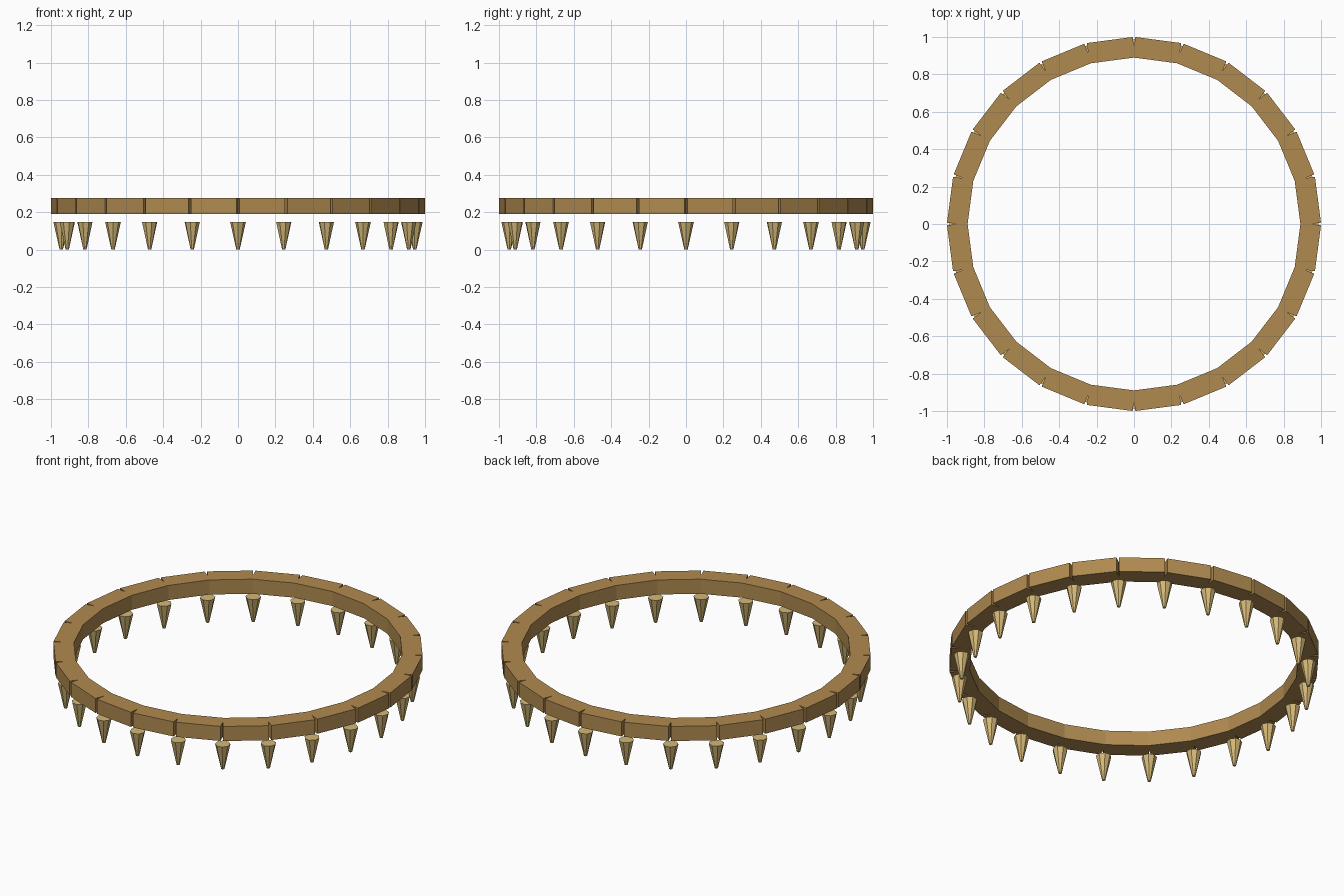
import bpy, bmesh, math
from mathutils import Matrix, Vector

if "Cube" in bpy.data.objects:
    bpy.data.objects.remove(bpy.data.objects["Cube"])

COUNT = 24
STEP = math.tau / COUNT
HALF = STEP / 2


def material(name, colour):
    mat = bpy.data.materials.new(name)
    mat.use_nodes = True
    mat.diffuse_color = (*colour, 1)
    mat.node_tree.nodes["Principled BSDF"].inputs["Base Color"].default_value = (*colour, 1)
    return mat


def finish(bm, name, mat):
    bmesh.ops.recalc_face_normals(bm, faces=bm.faces)
    mesh = bpy.data.meshes.new(name)
    bm.to_mesh(mesh)
    bm.free()
    mesh.materials.append(mat)
    obj = bpy.data.objects.new(name, mesh)
    bpy.context.collection.objects.link(obj)
    return obj


wood = material("brown wood", (0.434, 0.254, 0.080))
bone = material("pale tan", (0.658, 0.479, 0.185))

# Ring of straight planks, joined inside and split by a V-shaped gap outside
inner, outer, half_width = 0.882, 0.992, 0.1235
slope = math.tan(HALF)
apex = half_width / slope
profile = [(inner, -inner * slope), (apex, -half_width), (outer, -half_width),
           (outer, half_width), (apex, half_width), (inner, inner * slope)]
bm = bmesh.new()
for i in range(COUNT):
    turn = Matrix.Rotation((i + 0.5) * STEP, 4, "Z")
    low = [bm.verts.new(turn @ Vector((x, y, 0.19))) for x, y in profile]
    high = [bm.verts.new(turn @ Vector((x, y, 0.277))) for x, y in profile]
    bm.faces.new(low)
    bm.faces.new(high)
    # The joint sides between inner edge and apex stay open and are welded
    for a, b in ((1, 2), (2, 3), (3, 4), (5, 0)):
        bm.faces.new((low[a], low[b], high[b], high[a]))
bmesh.ops.remove_doubles(bm, verts=bm.verts, dist=0.0005)
finish(bm, "plank_ring", wood)

# Blunt spikes pointing down under each joint
bm = bmesh.new()
for i in range(COUNT):
    place = Matrix.Rotation(i * STEP, 4, "Z") @ Matrix.Translation((0.945, 0, 0.074))
    bmesh.ops.create_cone(bm, cap_ends=True, segments=8, radius1=0.009,
                          radius2=0.042, depth=0.148, matrix=place)
finish(bm, "spikes", bone)
